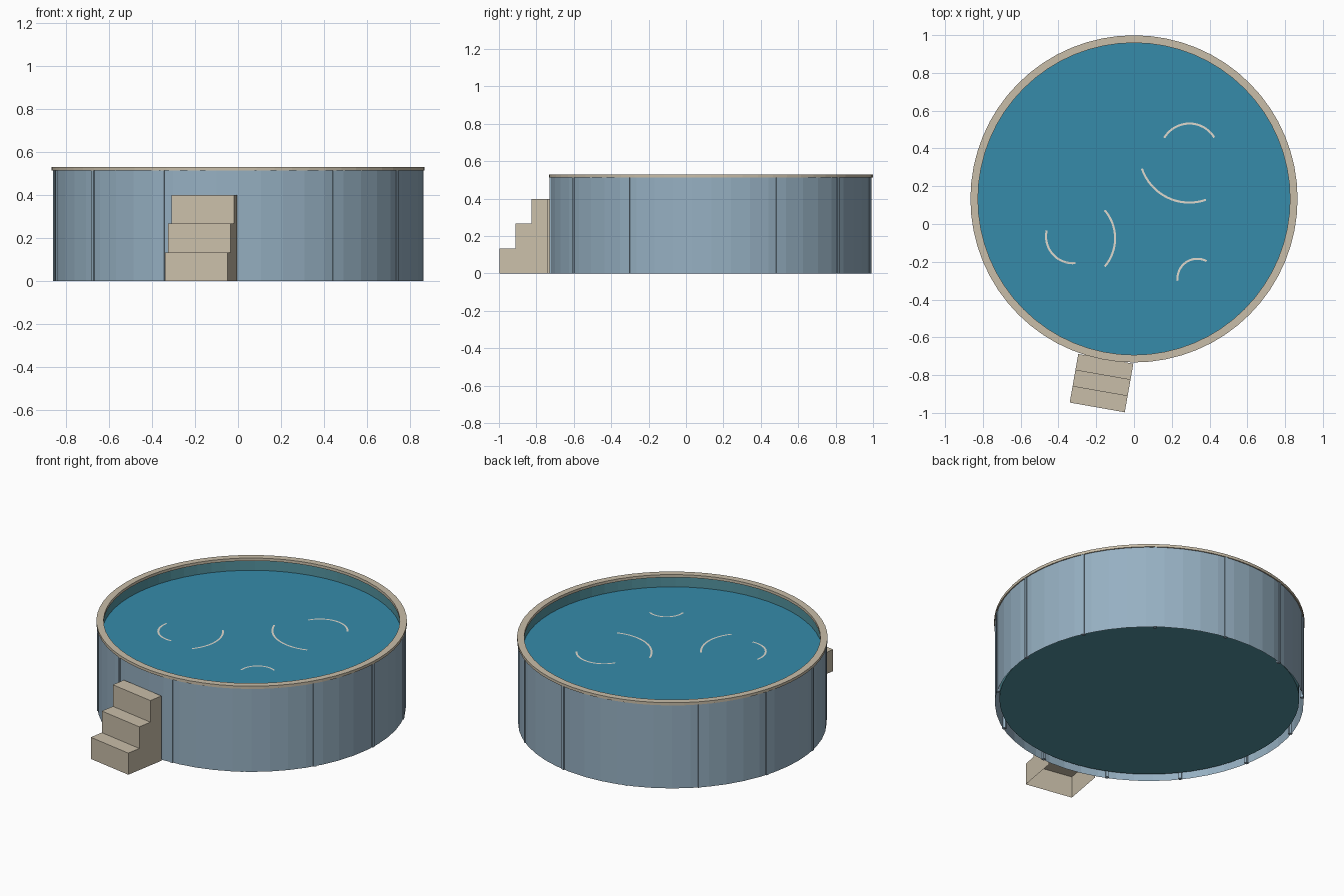
import bpy, bmesh, math
from mathutils import Matrix, Vector

cube = bpy.data.objects.get("Cube")
if cube:
    bpy.data.objects.remove(cube, do_unlink=True)

CENTRE = Vector((0, 0.133, 0))
POSTS = 13
POST_START = math.radians(3.7)
RIM_LOW, RIM_TOP, WATER_Z = 0.513, 0.53, 0.45


def material(name, r, g, b):
    linear = [((c / 255 + 0.055) / 1.055) ** 2.4 for c in (r, g, b)] + [1]
    m = bpy.data.materials.new(name)
    m.use_nodes = True
    m.diffuse_color = linear
    m.node_tree.nodes["Principled BSDF"].inputs["Base Color"].default_value = linear
    return m


TAN = material("warm_stone", 201, 190, 169)
STEEL = material("blue_grey_steel", 150, 176, 194)
LINER = material("teal_liner", 84, 148, 160)
WATER = material("water_blue", 54, 139, 170)
RIPPLE = material("pale_ripple", 224, 218, 206)


def finish(bm, name, mat, location=CENTRE, turn=0):
    mesh = bpy.data.meshes.new(name)
    bm.to_mesh(mesh)
    bm.free()
    mesh.materials.append(mat)
    ob = bpy.data.objects.new(name, mesh)
    bpy.context.collection.objects.link(ob)
    ob.location = location
    ob.rotation_euler.z = turn
    return ob


def lathe(name, profile, sides, mat, closed=False, turn=0):
    """Revolve a radius/height profile around the pool axis."""
    bm = bmesh.new()
    rings = []
    for r, z in profile:
        rings.append([bm.verts.new((r * math.sin(a), -r * math.cos(a), z))
                      for a in (math.tau * i / sides for i in range(sides))])
    pairs = list(zip(rings, rings[1:]))
    if closed:
        pairs.append((rings[-1], rings[0]))
    for low, high in pairs:
        for i in range(sides):
            j = (i + 1) % sides
            bm.faces.new((low[i], low[j], high[j], high[i]))
    if len(rings) == 1 or not closed and name == "liner":
        bm.faces.new(rings[0])
    return finish(bm, name, mat, turn=turn)


# Outer wall, with the posts centred on its facets
wall_sides = POSTS * 4
lathe("outer_wall", [(0.86, 0), (0.86, RIM_LOW)], wall_sides, STEEL,
      turn=POST_START - math.pi / wall_sides)

# Liner with a raised floor, water surface and top rim
lathe("liner", [(0.836, 0.03), (0.836, RIM_LOW)], 64, LINER)
lathe("water", [(0.835, WATER_Z)], 64, WATER)
lathe("rim", [(0.826, RIM_LOW), (0.866, RIM_LOW), (0.866, RIM_TOP), (0.826, RIM_TOP)],
      64, TAN, closed=True)

# Slim upright posts around the wall
bm = bmesh.new()
for k in range(POSTS):
    place = (Matrix.Rotation(POST_START + math.tau * k / POSTS, 4, "Z")
             @ Matrix.Translation((0, -0.854, RIM_LOW / 2))
             @ Matrix.Diagonal((0.018, 0.02, RIM_LOW, 1)))
    bmesh.ops.create_cube(bm, size=1, matrix=place)
finish(bm, "wall_posts", STEEL)

# Steps: hollow shell, open underneath and against the wall
STEP_H, STEP_D, HALF_W, BACK = 0.133, 0.087, 0.148, -0.86
outline = []
for k in range(3):
    y = BACK - (3 - k) * STEP_D
    outline += [(y, k * STEP_H), (y, (k + 1) * STEP_H)]
outline.append((BACK, 3 * STEP_H))
bm = bmesh.new()
sides = [[bm.verts.new((x, y, z)) for y, z in outline + [(BACK, 0)]]
         for x in (-HALF_W, HALF_W)]
for i in range(len(outline) - 1):
    bm.faces.new((sides[0][i], sides[1][i], sides[1][i + 1], sides[0][i + 1]))
bm.faces.new(sides[0])
bm.faces.new(sides[1])
bmesh.ops.recalc_face_normals(bm, faces=bm.faces)
finish(bm, "steps", TAN, turn=math.radians(-10))


# Ripples: thin flat arcs through three points
def ripple(name, start, middle, end, width=0.011, count=16):
    a, m, b = Vector(start), Vector(middle), Vector(end)
    chord_mid = (a + b) / 2
    sag, half = (m - chord_mid).length, (b - a).length / 2
    radius = (half * half + sag * sag) / (2 * sag)
    centre = m + (chord_mid - m).normalized() * radius
    spread = math.asin(min(1, half / radius))
    heading = math.atan2(m.y - centre.y, m.x - centre.x)
    bm = bmesh.new()
    last = None
    for i in range(count + 1):
        t = heading + spread * (2 * i / count - 1)
        ray = Vector((math.cos(t), math.sin(t)))
        pair = [bm.verts.new((*(centre + ray * (radius + o)), WATER_Z + 0.003))
                for o in (-width / 2, width / 2)]
        if last:
            bm.faces.new((last[0], last[1], pair[1], pair[0]))
        last = pair
    finish(bm, name, RIPPLE, location=(0, 0, 0))


ripple("ripple_back", (0.16, 0.457), (0.292, 0.532), (0.425, 0.457))
ripple("ripple_middle", (0.04, 0.29), (0.177, 0.14), (0.383, 0.132))
ripple("ripple_centre", (-0.155, 0.073), (-0.1, -0.076), (-0.155, -0.225))
ripple("ripple_right", (-0.461, -0.033), (-0.43, -0.16), (-0.31, -0.208))
ripple("ripple_front", (0.232, -0.302), (0.276, -0.202), (0.383, -0.195))
